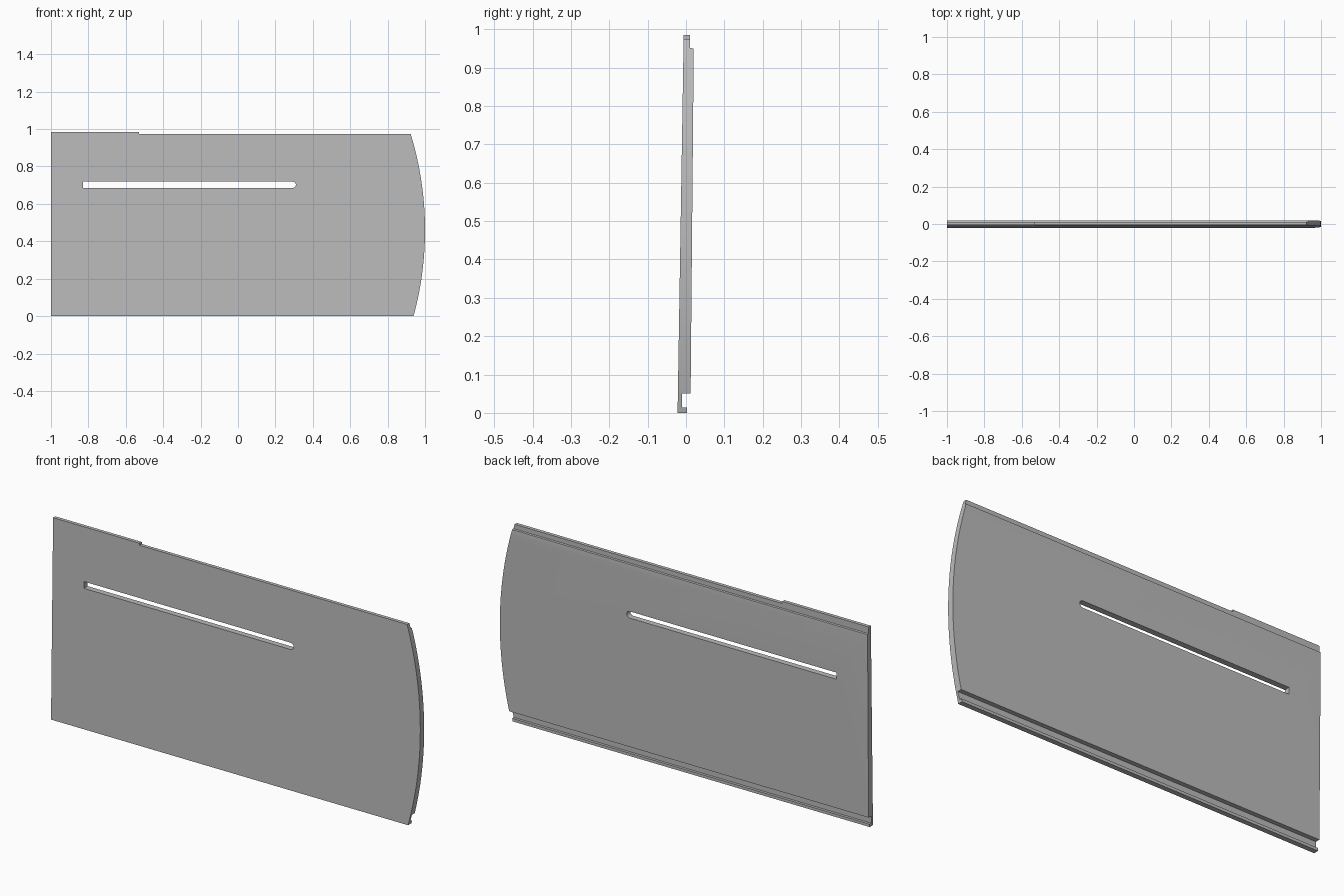
import bpy, bmesh, math

cube = bpy.data.objects.get("Cube")
if cube:
    bpy.data.objects.remove(cube, do_unlink=True)

grey = bpy.data.materials.new("plain grey")
grey.use_nodes = True
colour = (0.5, 0.5, 0.5, 1)
grey.diffuse_color = colour
grey.node_tree.nodes["Principled BSDF"].inputs["Base Color"].default_value = colour


def prism(name, outline, offset):
    """Extrude a closed outline of 3D points along an offset."""
    bm = bmesh.new()
    face = bm.faces.new([bm.verts.new(p) for p in outline])
    new = bmesh.ops.extrude_face_region(bm, geom=[face])["geom"]
    bmesh.ops.translate(bm, vec=offset, verts=[v for v in new if isinstance(v, bmesh.types.BMVert)])
    bmesh.ops.recalc_face_normals(bm, faces=bm.faces)
    mesh = bpy.data.meshes.new(name)
    bm.to_mesh(mesh)
    bm.free()
    mesh.materials.append(grey)
    obj = bpy.data.objects.new(name, mesh)
    bpy.context.collection.objects.link(obj)
    return obj


def cut(target, cutter, operation):
    """Apply a boolean and discard its cutter."""
    cutter.hide_render = True
    mod = target.modifiers.new(cutter.name, "BOOLEAN")
    mod.object, mod.operation, mod.solver = cutter, operation, "EXACT"
    bpy.context.view_layer.objects.active = target
    bpy.ops.object.modifier_apply(modifier=mod.name)
    bpy.data.objects.remove(cutter, do_unlink=True)


# Panel cross-section: leaning board, hooked lower lip and thin upper tongue
section = [(-0.022, 0), (0.003, 0), (0.003, 0.014), (-0.01, 0.014), (-0.01, 0.05),
           (0.012, 0.05), (0.02, 0.93), (0.019, 0.95), (0.011, 0.952),
           (0.011, 0.985), (-0.006, 0.985)]
panel = prism("panel", [(-1, y, z) for y, z in section], (2.1, 0, 0))

# Side outline: stepped top edge and bowed end
radius, middle = 1.76, 0.46
heights = [0.975 - 0.975 * i / 24 for i in range(25)]
bow = [(1 - radius + math.sqrt(radius ** 2 - (z - middle) ** 2), z) for z in heights]
slope = [(bow[-1][0] - 0.01, -0.1)]
outline = [(-1.1, -0.1), (-1.1, 1.1), (-0.53, 1.1), (-0.53, 0.975)] + bow + slope
cut(panel, prism("side_outline", [(x, -0.1, z) for x, z in outline], (0, 0.2, 0)), "INTERSECT")

# Long slot, square at one end and round at the other
r, mid_z = 0.0165, 0.702
tip = [(0.293 + r * math.cos(a), mid_z + r * math.sin(a))
       for a in (math.pi * (i / 12 - 0.5) for i in range(13))]
slot = [(-0.83, mid_z + r), (-0.83, mid_z - r)] + tip
cut(panel, prism("slot_cutter", [(x, -0.1, z) for x, z in slot], (0, 0.2, 0)), "DIFFERENCE")

# Smooth the bowed end and slot tip, keep every corner crisp
panel.select_set(True)
bpy.context.view_layer.objects.active = panel
bpy.ops.object.shade_smooth_by_angle(angle=math.radians(25))
